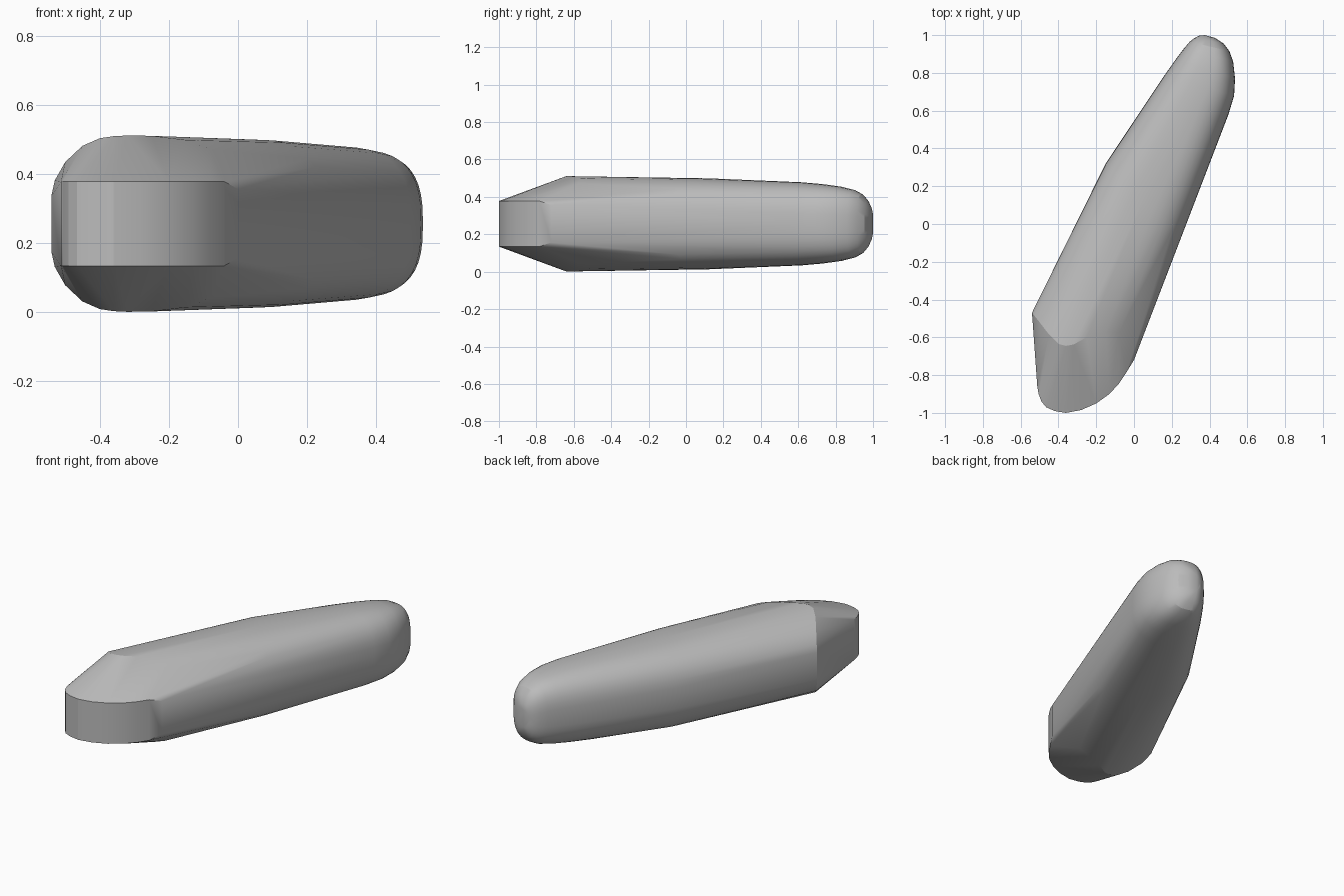
import bpy, bmesh, math

old = bpy.data.objects.get("Cube")
if old:
    bpy.data.objects.remove(old)

MID = 0.256  # height of the horizontal symmetry plane

# Front nose: plan curve of the upright band, left to right
NOSE = [(-.54, -.47), (-.512, -.86), (-.505, -.9), (-.49, -.94), (-.465, -.97),
        (-.42, -.99), (-.36, -1), (-.28, -.985), (-.2, -.95), (-.13, -.9),
        (-.08, -.845), (-.04, -.785), (0, -.72)]
NOSE_HALF = .122

# Rim where the nose slopes meet the body: x, y, height above the middle
RIM = [(-.54, -.47, .08), (-.53, -.482, .125), (-.5, -.52, .178), (-.45, -.585, .225),
       (-.4, -.635, .247), (-.36, -.645, .253), (-.32, -.638, .255), (-.25, -.6, .254),
       (-.15, -.57, .242), (-.08, -.575, .215), (-.05, -.62, .18)]

# Body sections: left point, right point, half height
SECTIONS = [((-.15, .32), (.25, -.07), .243), ((.08, .66), (.5, .58), .222),
            ((.16, .785), (.53, .68), .212), ((.22, .87), (.535, .77), .2),
            ((.265, .93), (.525, .86), .182), ((.295, .965), (.505, .915), .158),
            ((.32, .985), (.475, .955), .125), ((.345, .997), (.43, .985), .085)]


def section(left, right, half, steps=40, power=2.7):
    """Rounded upright cross-section between two plan points."""
    for i in range(steps):
        a = 2 * math.pi * i / steps
        c, s = math.cos(a), math.sin(a)
        t = .5 + .5 * math.copysign(abs(c) ** (2 / power), c)
        h = half * math.copysign(abs(s) ** (2 / power), s)
        yield (left[0] + (right[0] - left[0]) * t,
               left[1] + (right[1] - left[1]) * t, MID + h)


points = []
for side in (1, -1):
    points += [(x, y, MID + side * NOSE_HALF) for x, y in NOSE[1:-1]]
    points += [(x, y, MID + side * h) for x, y, h in RIM]
    points.append((*NOSE[-1], MID + side * .1))
for left, right, half in SECTIONS:
    points += section(left, right, half)
points.append((.375, 1, MID + .05))
points.append((.375, 1, MID - .05))

# Skin the sections into one convex body
bm = bmesh.new()
for p in points:
    bm.verts.new(p)
hull = bmesh.ops.convex_hull(bm, input=bm.verts)
loose = [v for v in bm.verts if not v.link_faces]
bmesh.ops.delete(bm, geom=loose, context='VERTS')
bmesh.ops.dissolve_limit(bm, angle_limit=math.radians(.5), verts=bm.verts, edges=bm.edges)
bmesh.ops.recalc_face_normals(bm, faces=bm.faces)
mesh = bpy.data.meshes.new("body")
bm.to_mesh(mesh)
bm.free()

body = bpy.data.objects.new("body", mesh)
bpy.context.collection.objects.link(body)

grey = bpy.data.materials.new("plain grey")
grey.use_nodes = True
colour = (.5, .5, .5, 1)
grey.diffuse_color = colour
grey.node_tree.nodes["Principled BSDF"].inputs["Base Color"].default_value = colour
mesh.materials.append(grey)

bpy.context.view_layer.objects.active = body
body.select_set(True)
bpy.ops.object.shade_smooth_by_angle(angle=math.radians(19))
